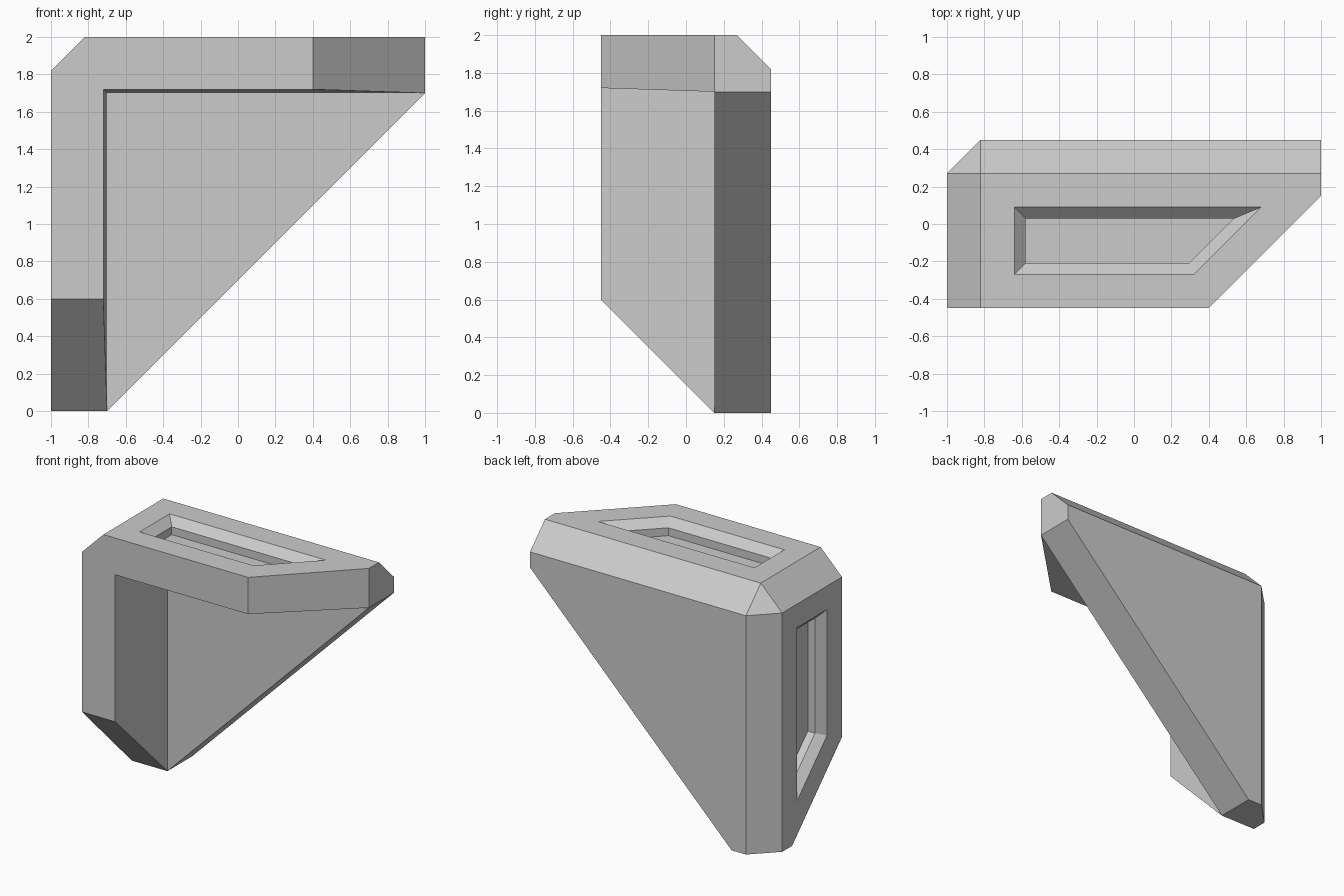
import bpy
import bmesh

cube = bpy.data.objects.get("Cube")
if cube:
    bpy.data.objects.remove(cube, do_unlink=True)

# Single plain grey material
grey = bpy.data.materials.new("plain_grey")
grey.use_nodes = True
colour = (0.6, 0.6, 0.6, 1)
grey.diffuse_color = colour
grey.node_tree.nodes["Principled BSDF"].inputs["Base Color"].default_value = colour

bm = bmesh.new()
verts = {}


def mirror(p):
    """Swap the top arm with the side arm across the diagonal plane."""
    return (1 - p[2], p[1], 1 - p[0])


def face(*points):
    ring = []
    for p in points:
        key = tuple(round(c, 4) for c in p)
        if key not in verts:
            verts[key] = bm.verts.new(key)
        ring.append(verts[key])
    return bm.faces.new(ring)


def both(*points):
    return [face(*points), face(*[mirror(p) for p in reversed(points)])]


# Corner points of the top arm
top_in, top_front = (-.82, .27, 2), (-.82, -.45, 2)
tip_front, tip_side, tip_back = (.4, -.45, 2), (1, .15, 2), (1, .27, 2)
low_front, low_side = (.4, -.45, 1.72), (1, .15, 1.7)
end_high, end_low = (1, .45, 1.82), (1, .45, 1.7)
back_corner = (-.82, .45, 1.82)
nook_front, nook_back = (-.72, -.45, 1.72), (-.7, .15, 1.7)

# Mirrored arm walls: back chamfer, slanted tip, end cap, drafted inside
both(top_in, tip_back, end_high, back_corner)
both(tip_front, low_front, low_side, tip_side)
both(tip_side, low_side, end_low, end_high, tip_back)
both(low_front, nook_front, nook_back, low_side)

# Outer plates with the rim around each pocket
a, b, c, d = (-.64, -.27, 2), (.32, -.27, 2), (.68, .09, 2), (-.64, .09, 2)
both(top_front, tip_front, b, a)
both(tip_front, tip_side, c, b)
both(tip_side, tip_back, c)
both(tip_back, top_in, d, c)
both(top_in, top_front, a, d)
pockets = both(a, b, c, d)

# Shared faces: front, corner chamfers, back panel, sloping edge, inner panel
face(top_front, mirror(top_front), mirror(tip_front), mirror(low_front),
     nook_front, low_front, tip_front)
face(top_in, back_corner, mirror(top_in))
face(top_front, top_in, mirror(top_in), mirror(top_front))
face(back_corner, end_high, end_low, mirror(end_low), mirror(end_high))
face(low_side, end_low, mirror(end_low), mirror(low_side))
face(nook_back, low_side, mirror(low_side))
bmesh.ops.recalc_face_normals(bm, faces=bm.faces[:])
bm.normal_update()

# Pockets: bevelled lip, then straight walls down to the floor
bmesh.ops.inset_individual(bm, faces=pockets, thickness=.06, depth=-.06,
                           use_even_offset=True)
bm.normal_update()
for floor in bmesh.ops.extrude_discrete_faces(bm, faces=pockets)["faces"]:
    floor.normal_update()
    bmesh.ops.translate(bm, verts=floor.verts[:], vec=floor.normal * -.06)
bm.normal_update()

mesh = bpy.data.meshes.new("corner_bracket")
bm.to_mesh(mesh)
bm.free()
mesh.materials.append(grey)
bracket = bpy.data.objects.new("corner_bracket", mesh)
bpy.context.scene.collection.objects.link(bracket)
